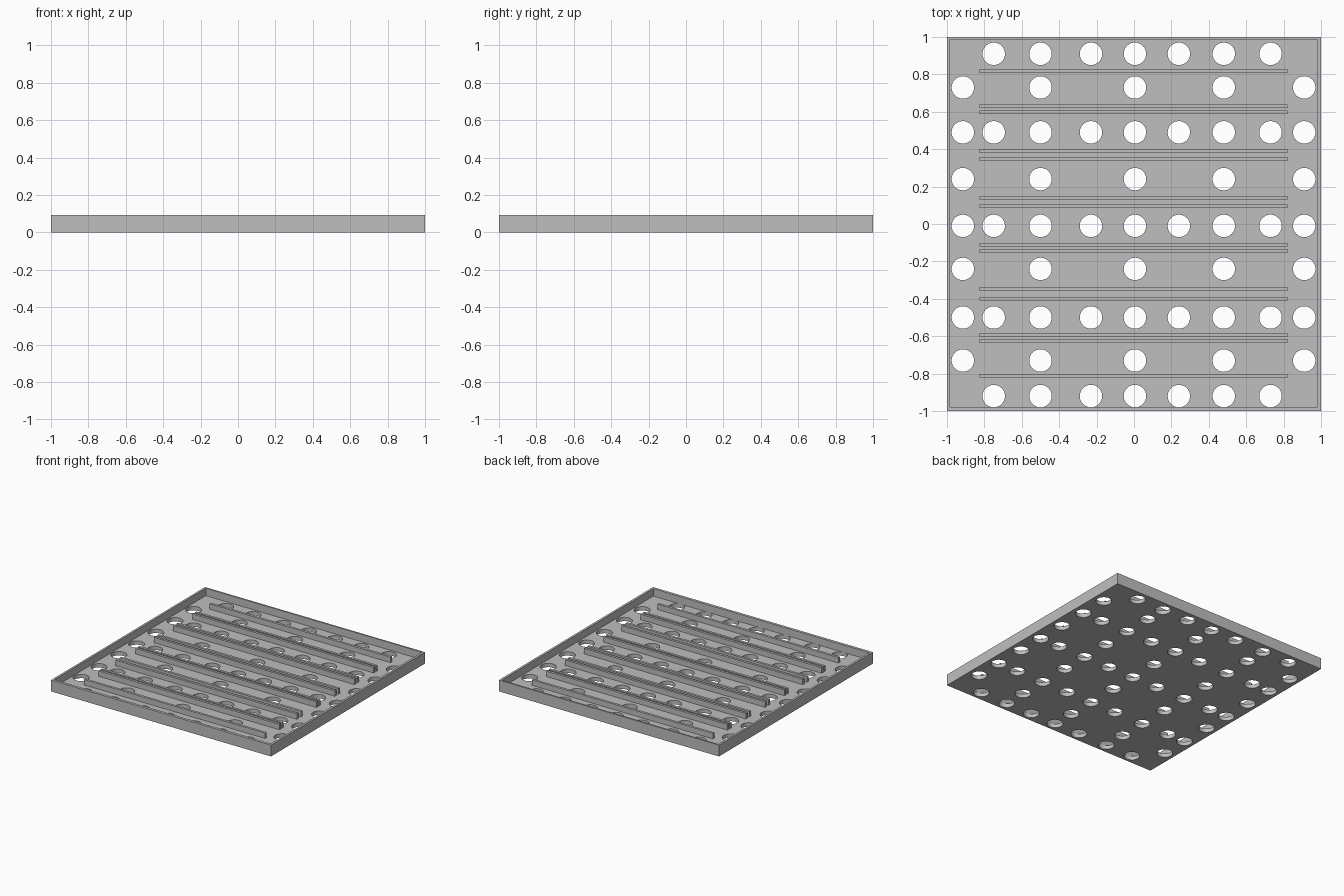
import bpy, bmesh
from mathutils import Matrix, Vector

if "Cube" in bpy.data.objects:
    bpy.data.objects.remove(bpy.data.objects["Cube"], do_unlink=True)

grey = bpy.data.materials.new("plain_grey")
grey.use_nodes = True
colour = (0.52, 0.52, 0.52, 1)
grey.diffuse_color = colour
grey.node_tree.nodes["Principled BSDF"].inputs["Base Color"].default_value = colour


def add_box(bm, low, high):
    low, high = Vector(low), Vector(high)
    bmesh.ops.create_cube(bm, size=1, matrix=Matrix.LocRotScale(
        (low + high) / 2, None, high - low))


def finish(bm, name):
    mesh = bpy.data.meshes.new(name)
    bm.to_mesh(mesh)
    bm.free()
    mesh.materials.append(grey)
    obj = bpy.data.objects.new(name, mesh)
    bpy.context.collection.objects.link(obj)
    return obj


def cut(target, cutter):
    cutter.hide_render = True
    bpy.context.view_layer.objects.active = target
    mod = target.modifiers.new("cut", 'BOOLEAN')
    mod.operation, mod.solver, mod.object = 'DIFFERENCE', 'EXACT', cutter
    bpy.ops.object.modifier_apply(modifier=mod.name)
    bpy.data.objects.remove(cutter, do_unlink=True)


FLOOR, TOP, RIB_TOP = 0.032, 0.093, 0.077

# Tray with a thin raised rim
bm = bmesh.new()
add_box(bm, (-1, -1, 0), (1, 1, TOP))
tray = finish(bm, "tray")
bm = bmesh.new()
add_box(bm, (-0.983, -0.978, FLOOR), (0.982, 0.986, 0.2))
cut(tray, finish(bm, "pocket_cutter"))

# Round drain holes: full rows alternate with sparse rows
columns = [-0.915, -0.75, -0.5, -0.23, 0.005, 0.24, 0.48, 0.73, 0.91]
rows = [0.91, 0.73, 0.49, 0.24, -0.01, -0.24, -0.5, -0.73, -0.92]
bm = bmesh.new()
for i, y in enumerate(rows):
    if i in (0, 8):
        xs = columns[1:-1]
    elif i % 2:
        xs = columns[::2]
        xs = [columns[k] for k in (0, 2, 4, 6, 8)]
    else:
        xs = columns
    for x in xs:
        bmesh.ops.create_cone(bm, cap_ends=True, segments=40, radius1=0.06,
                              radius2=0.06, depth=0.074,
                              matrix=Matrix.Translation((x, y, 0)))
cut(tray, finish(bm, "hole_cutter"))

# Long thin ribs standing on the floor
rib_lines = [0.818, 0.63, 0.597, 0.39, 0.347, 0.141, 0.095, -0.111,
             -0.145, -0.347, -0.4, -0.594, -0.625, -0.812]
for i, y in enumerate(rib_lines):
    bm = bmesh.new()
    add_box(bm, (-0.825, y - 0.01, FLOOR - 0.01), (0.822, y + 0.01, RIB_TOP))
    finish(bm, f"rib_{i + 1}")

# Smooth hole walls, crisp edges elsewhere
bpy.ops.object.select_all(action='DESELECT')
tray.select_set(True)
bpy.context.view_layer.objects.active = tray
bpy.ops.object.shade_smooth_by_angle(angle=0.5)
